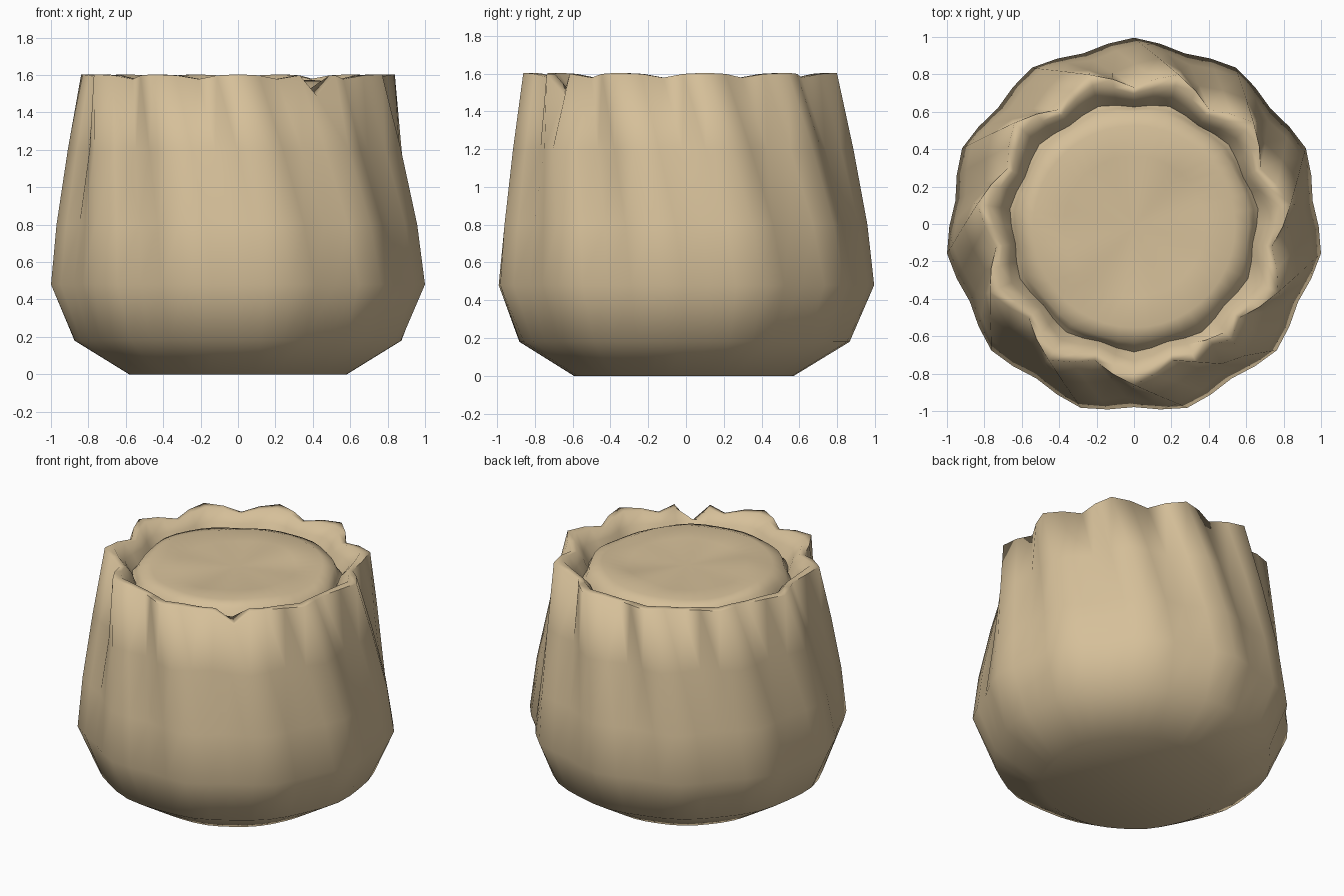
import bpy, bmesh, math, random

if "Cube" in bpy.data.objects:
    bpy.data.objects.remove(bpy.data.objects["Cube"])

random.seed(4)
N = 11                      # flutes around the pot
SUB = 4                     # points per flute
COUNT = N * SUB
H = 180 / N                 # half a flute, in degrees
OFFSET_Y = -0.014           # centres the odd-sided outline

clay = bpy.data.materials.new("tan clay")
clay.diffuse_color = (0.67, 0.525, 0.32, 1)
clay.use_nodes = True
clay.node_tree.nodes["Principled BSDF"].inputs["Base Color"].default_value = clay.diffuse_color


def ring(bm, peak, valley, z, twist, jitter=0.0):
    """Fluted ring swinging between peak and valley radius, turned by twist degrees."""
    verts = []
    for i in range(COUNT):
        a = math.pi / 2 + i * 2 * math.pi / COUNT + math.radians(twist)
        w = abs((i % SUB) / SUB - 0.5) * 2          # 1 on a peak, 0 in a valley
        r = valley + (peak - valley) * w
        # slow waves make the surface lumpy
        h = z + jitter * (math.sin(3 * a + 9 * peak) + 0.6 * math.sin(5 * a + 20 * peak))
        verts.append(bm.verts.new((r * math.cos(a), r * math.sin(a) + OFFSET_Y, h)))
    return verts


def skin(bm, rings):
    for a, b in zip(rings, rings[1:]):
        for i in range(COUNT):
            j = (i + 1) % COUNT
            bm.faces.new((a[i], a[j], b[j], b[i]))


def finish(bm, name, angle):
    bmesh.ops.recalc_face_normals(bm, faces=bm.faces)
    me = bpy.data.meshes.new(name)
    bm.to_mesh(me)
    bm.free()
    me.materials.append(clay)
    ob = bpy.data.objects.new(name, me)
    bpy.context.collection.objects.link(ob)
    bpy.ops.object.select_all(action='DESELECT')
    ob.select_set(True)
    bpy.context.view_layer.objects.active = ob
    bpy.ops.object.shade_smooth_by_angle(angle=math.radians(angle))


# Twisted fluted pot: round foot, fluted wall, rounded rim, inside wall
bm = bmesh.new()
outer = [(0.585, 0.58, 0.0, 0), (0.88, 0.868, 0.18, 0), (1.01, 0.965, 0.48, 0),
         (0.975, 0.915, 0.80, -2.5), (0.91, 0.83, 1.20, -8.5), (0.847, 0.745, 1.59, -H)]
inner = [(0.785, 0.71, 1.59, -H), (0.72, 0.665, 1.53, -H), (0.67, 0.64, 1.46, -H)]
rings = [ring(bm, *p) for p in outer + inner]
bm.faces.new(rings[0])
skin(bm, rings)
# Peaks stand slightly higher than valleys; a narrow chip at front right
for r in rings[5:7]:
    for i, v in enumerate(r):
        v.co.z += (0.014, 0.008, -0.012, 0.008)[i % SUB]
    chip = min(r, key=lambda v: abs(math.atan2(v.co.y - OFFSET_Y, v.co.x) + math.radians(57.3)))
    chip.co.x *= 0.92
    chip.co.y *= 0.89
    chip.co.z -= 0.115
finish(bm, "fluted_pot", 80)

# Lumpy filling inside the rim
bm = bmesh.new()
fill = [(0.67, 0.64, 1.46, -H, 0), (0.645, 0.63, 1.485, -H, 0), (0.62, 0.61, 1.535, -H, 0.008),
        (0.54, 0.54, 1.56, -H, 0.010), (0.38, 0.375, 1.55, -H, 0.010)]
rings = [ring(bm, *p) for p in fill]
skin(bm, rings)
mid = bm.verts.new((0, OFFSET_Y, 1.545))
last = rings[-1]
for i in range(COUNT):
    bm.faces.new((last[i], last[(i + 1) % COUNT], mid))
finish(bm, "filling", 80)
